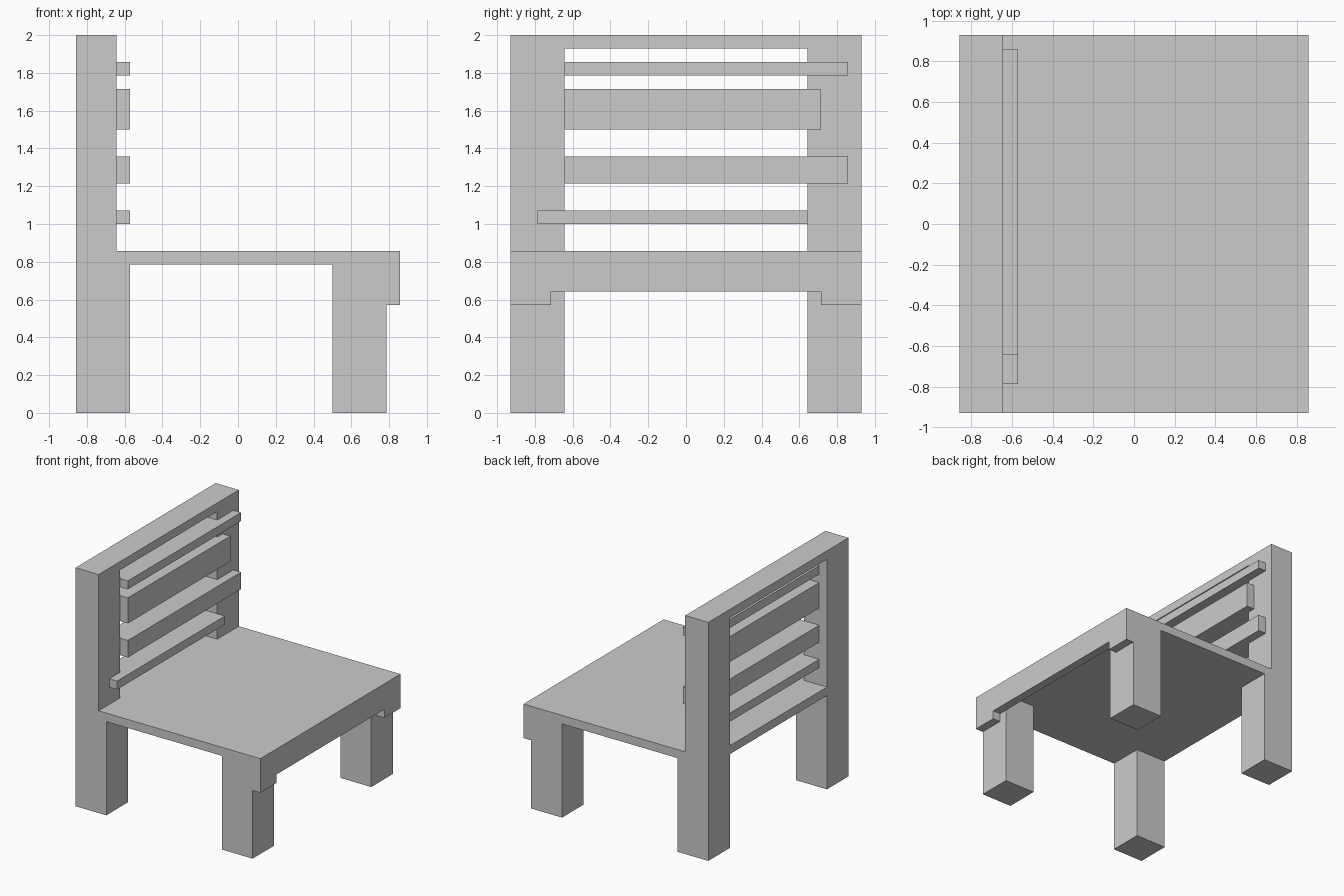
import bpy
import bmesh

if "Cube" in bpy.data.objects:
    bpy.data.objects.remove(bpy.data.objects["Cube"])

U = 2 / 28  # the chair sits on a regular 28-step grid


def part(name, *boxes):
    """One object joined from boxes given as (x0, x1, y0, y1, z0, z1) in grid steps."""
    bm = bmesh.new()
    for x0, x1, y0, y1, z0, z1 in boxes:
        verts = bmesh.ops.create_cube(bm, size=1)["verts"]
        for v in verts:
            v.co.x = (x1 if v.co.x > 0 else x0) * U
            v.co.y = (y1 if v.co.y > 0 else y0) * U
            v.co.z = (z1 if v.co.z > 0 else z0) * U
    mesh = bpy.data.meshes.new(name)
    bm.to_mesh(mesh)
    bm.free()
    obj = bpy.data.objects.new(name, mesh)
    bpy.context.collection.objects.link(obj)
    return obj


# Seat board
part("seat", (-12, 12, -13, 13, 11, 12))

# Front apron with a deeper drop at each end
part("front_apron", (11, 12, -10, 10, 9, 11))

# Legs, back posts and apron ends on both sides
for side, y0, y1, a0, a1 in (("left", -13, -9, -13, -10), ("right", 9, 13, 10, 13)):
    part("front_leg_" + side, (7, 11, y0, y1, 0, 11))
    part("back_leg_" + side, (-12, -8, y0, y1, 0, 11))
    part("back_post_" + side, (-12, -9, y0, y1, 12, 27))
    part("apron_end_" + side, (11, 12, a0, a1, 8, 11))

# Top rail
part("top_rail", (-12, -9, -13, 13, 27, 28))

# Back slats: body fitted between the posts, front layer overlapping them
slats = ((-11, 9, 14, 15), (-9, 12, 17, 19), (-9, 10, 21, 24), (-9, 12, 25, 26))
for i, (y0, y1, z0, z1) in enumerate(slats, 1):
    part(f"back_slat_{i}", (-11, -9, -9, 9, z0, z1), (-9, -8, y0, y1, z0, z1))
